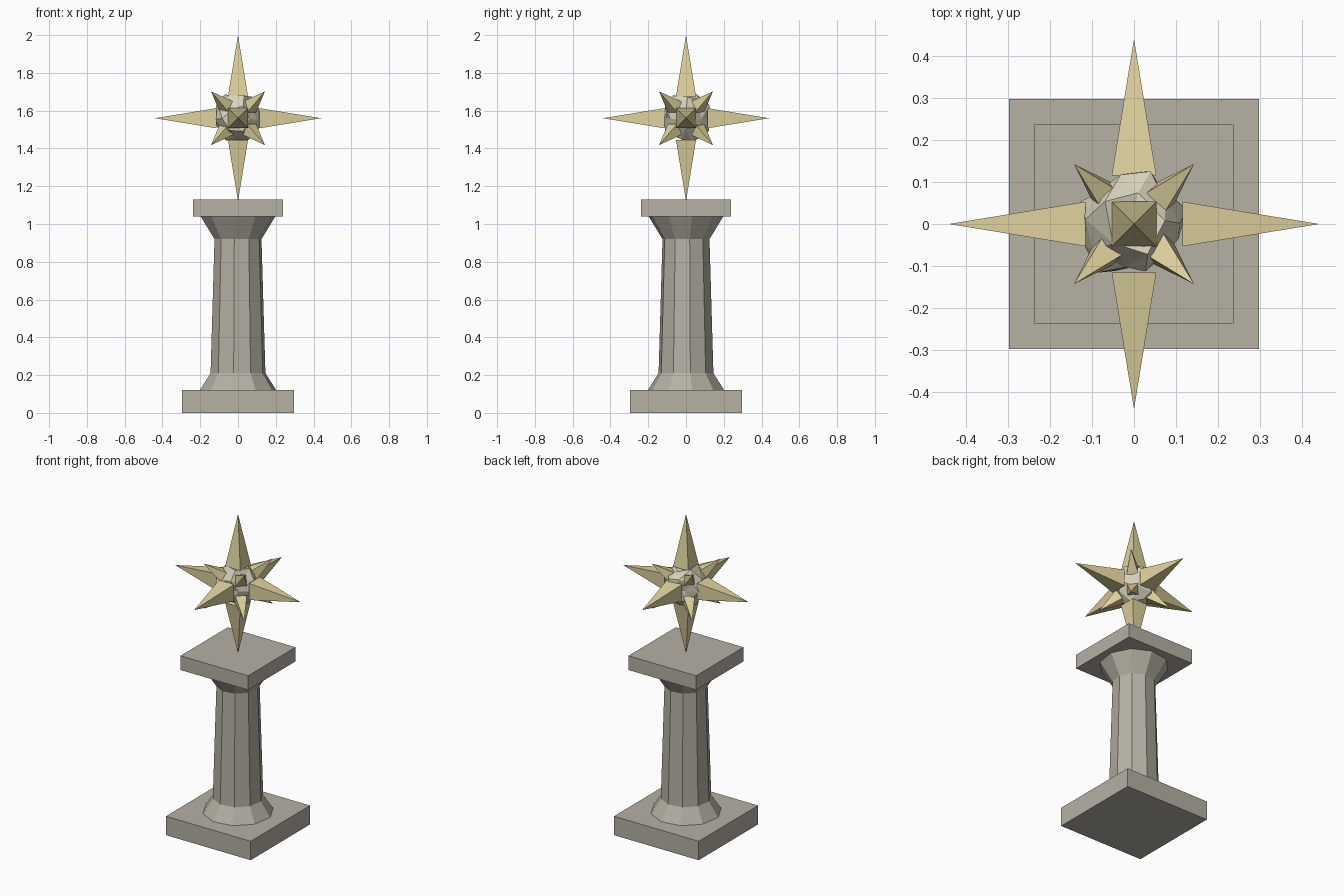
import bpy, bmesh, math, random
from mathutils import Vector

cube = bpy.data.objects.get("Cube")
if cube:
    bpy.data.objects.remove(cube)


def material(name, rgb):
    mat = bpy.data.materials.new(name)
    mat.use_nodes = True
    color = tuple((c / 255) ** 2.2 for c in rgb) + (1,)
    mat.diffuse_color = color
    mat.node_tree.nodes["Principled BSDF"].inputs["Base Color"].default_value = color
    return mat


def add_object(name, bm, mat, location=(0, 0, 0)):
    bmesh.ops.recalc_face_normals(bm, faces=bm.faces)
    mesh = bpy.data.meshes.new(name)
    bm.to_mesh(mesh)
    bm.free()
    mesh.materials.append(mat)
    obj = bpy.data.objects.new(name, mesh)
    obj.location = location
    bpy.context.collection.objects.link(obj)
    return obj


def slab(name, half, bottom, top, mat):
    bm = bmesh.new()
    bmesh.ops.create_cube(bm, size=1)
    for v in bm.verts:
        v.co = (v.co.x * 2 * half, v.co.y * 2 * half, top if v.co.z > 0 else bottom)
    return add_object(name, bm, mat)


def spike(name, direction, base, tip, half, mat, center):
    # Square pyramid pointing outwards from the star centre
    axis = Vector(direction).normalized()
    up = Vector((1, 0, 0)) if abs(axis.z) > 0.9 else Vector((0, 0, 1))
    side = axis.cross(up).normalized()
    up = side.cross(axis)
    bm = bmesh.new()
    ring = [bm.verts.new(axis * base + side * half * a + up * half * b)
            for a, b in ((-1, -1), (1, -1), (1, 1), (-1, 1))]
    apex = bm.verts.new(axis * tip)
    bm.faces.new(ring)
    for i in range(4):
        bm.faces.new((ring[i], ring[(i + 1) % 4], apex))
    return add_object(name, bm, mat, center)


stone = material("warm grey stone", (180, 175, 163))
gold = material("pale gold", (221, 207, 156))
crystal = material("pale cream crystal", (216, 210, 186))

# Pedestal slabs
slab("plinth", 0.297, 0, 0.12, stone)
slab("cap_slab", 0.237, 1.04, 1.13, stone)

# Ten-sided column with flared foot and capital
SIDES = 10
bm = bmesh.new()
rings = []
for radius, z in ((0.205, 0.12), (0.147, 0.21), (0.126, 0.92), (0.2, 1.04)):
    angles = [math.radians(9) + math.tau * i / SIDES for i in range(SIDES)]
    rings.append([bm.verts.new((radius * math.cos(a), radius * math.sin(a), z))
                  for a in angles])
for low, high in zip(rings, rings[1:]):
    for i in range(SIDES):
        j = (i + 1) % SIDES
        bm.faces.new((low[i], low[j], high[j], high[i]))
bm.faces.new(rings[0])
bm.faces.new(rings[-1])
add_object("column", bm, stone)

# Rough crystal core of the star
center = (0, 0, 1.56)
random.seed(4)
bm = bmesh.new()
bmesh.ops.create_icosphere(bm, subdivisions=2, radius=0.124)
for v in bm.verts:
    v.co *= random.uniform(0.88, 1.12)
    v.co += Vector([random.uniform(-0.012, 0.012) for _ in range(3)])
add_object("star_core", bm, crystal, center)

# Six long spikes along the axes
for axis in range(3):
    for sign in (-1, 1):
        direction = [0, 0, 0]
        direction[axis] = sign
        spike("long_spike", direction, 0.115, 0.44, 0.053, gold, center)

# Eight short spikes towards the corners
for x in (-1, 1):
    for y in (-1, 1):
        for z in (-1, 1):
            spike("short_spike", (x, y, z), 0.1, 0.247, 0.034, gold, center)
